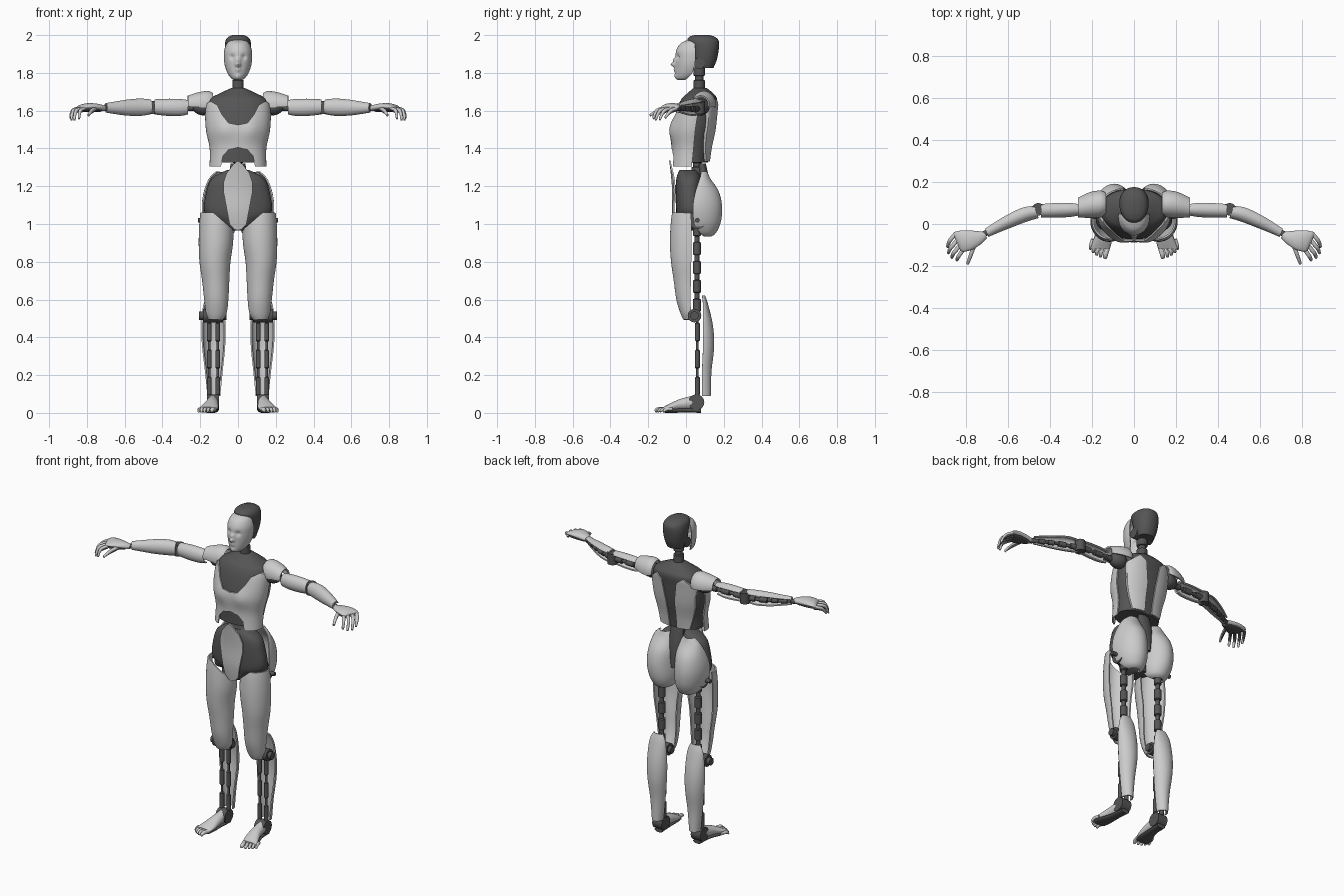
import bpy, bmesh
from math import radians, cos, sin, copysign, exp
from mathutils import Vector as V

DARK = bpy.data.materials.new("dark_grey")
DARK.diffuse_color = (0.09, 0.09, 0.09, 1)
cutters = []


def add(name, bm, mat=None):
    me = bpy.data.meshes.new(name)
    bmesh.ops.recalc_face_normals(bm, faces=bm.faces)
    bm.to_mesh(me)
    bm.free()
    ob = bpy.data.objects.new(name, me)
    bpy.context.collection.objects.link(ob)
    if mat:
        me.materials.append(mat)
    return ob


def spline(pts, steps):
    """Catmull-Rom through tuples of any length."""
    out = []
    for i in range(len(pts) - 1):
        quad = [pts[max(0, min(len(pts) - 1, i + k))] for k in (-1, 0, 1, 2)]
        for s in range(steps):
            t = s / steps
            out.append(tuple(.5 * (2*b + (c-a)*t + (2*a-5*b+4*c-d)*t*t + (3*b-a-3*c+d)*t**3)
                             for a, b, c, d in zip(*quad)))
    return out + [tuple(pts[-1])]


def loft(name, rings, arc=None, mat=None, u=(1, 0, 0), v=(0, 1, 0), n=32, steps=5, power=2,
         thick=.008, clip=None, mirror=False, bumps=()):
    """Rings (x, y, z, ru, rv) skinned: a closed solid, or a thick shell over an angle range."""
    bm, u, v, rows = bmesh.new(), V(u), V(v), []
    a0, a1 = arc or (0, 360)
    f = lambda q: copysign(abs(q) ** (2 / power), q)
    for x, y, z, ru, rv in spline(rings, steps):
        ang = [radians(a0 + (a1 - a0) * k / n) for k in range(n + (1 if arc else 0))]
        rows.append([bm.verts.new(V((x, y, z)) + u*ru*f(cos(t)) + v*rv*f(sin(t))) for t in ang])
    for r, q in zip(rows, rows[1:]):
        for k in range(n):
            j = (k + 1) % len(r)
            bm.faces.new((r[k], r[j], q[j], q[k]))
    if not arc:
        bm.faces.new(rows[0])
        bm.faces.new(rows[-1])
    for c, rad, vec in bumps:
        for p in bm.verts:
            p.co += V(vec) * exp(-((p.co - V(c)).length / rad) ** 2)
    ob = add(name, bm, mat)
    if arc:
        m = ob.modifiers.new("thickness", 'SOLIDIFY')
        m.thickness, m.offset = thick, 0
    if clip:
        m = ob.modifiers.new("outline", 'BOOLEAN')
        m.operation, m.solver, m.object = 'INTERSECT', 'EXACT', prism(name, clip)
    if mirror:
        ob.modifiers.new("mirror", 'MIRROR')
    return ob


def prism(name, pts):
    """Front-view outline (x, z) extruded along y, used as a cutter."""
    bm = bmesh.new()
    a = [bm.verts.new((x, -1, z)) for x, z in pts]
    b = [bm.verts.new((x, 1, z)) for x, z in pts]
    bm.faces.new(a)
    bm.faces.new(b)
    for i in range(len(a)):
        j = (i + 1) % len(a)
        bm.faces.new((a[i], a[j], b[j], b[i]))
    ob = add(name + "_cutter", bm)
    ob.hide_render = True
    cutters.append(ob)
    return ob


def pipe(name, pts, radii, mat=DARK, mirror=True, n=16, steps=1):
    d = (V(pts[-1]) - V(pts[0])).normalized()
    u = d.orthogonal().normalized()
    return loft(name, [(*p, r, r) for p, r in zip(pts, radii)], None, mat, u, d.cross(u), n, steps,
                mirror=mirror)


def banded(name, p0, p1, r, R, count, mirror=True):
    """Rod with thicker sleeves along it."""
    p0, p1, pts, rad = V(p0), V(p1), [p0], [r]
    for i in range(count):
        for t, q in ((.15, r), (.19, R), (.81, R), (.85, r)):
            pts.append(p0.lerp(p1, (i + t) / count))
            rad.append(q)
    return pipe(name, [tuple(p) for p in pts + [p1]], rad + [r], mirror=mirror)


def sym(half):
    """Mirror a half outline running from top centre to bottom centre."""
    return half + [(-x, z) for x, z in reversed(half) if x > 0]


# Head: face mask, skull cap, ear joints, neck
loft("face_mask", [(0, .035, 1.975, .03, .015), (0, .035, 1.955, .055, .06), (0, .035, 1.92, .07, .083),
                   (0, .035, 1.88, .072, .088), (0, .03, 1.84, .067, .083), (0, .02, 1.80, .053, .073),
                   (0, 0, 1.775, .035, .05), (0, -.01, 1.765, .02, .03)],
     (170, 370), n=56, steps=7, thick=.006, bumps=[
         ((0, -.055, 1.845), .012, (0, -.026, 0)), ((0, -.052, 1.868), .012, (0, -.012, 0)),
         ((.028, -.042, 1.884), .014, (0, .012, 0)), ((-.028, -.042, 1.884), .014, (0, .012, 0)),
         ((0, -.055, 1.817), .013, (0, -.009, 0)), ((0, -.045, 1.783), .014, (0, -.008, 0))])
loft("skull_cap", [(0, .10, 1.825, .05, .045), (0, .10, 1.87, .063, .063), (0, .10, 1.93, .07, .074),
                   (0, .09, 1.97, .066, .083), (0, .085, 1.99, .052, .068), (0, .085, 2.0, .03, .04)],
     mat=DARK, power=2.2)
pipe("ear_joint", [(.02, .07, 1.85), (.062, .07, 1.85)], [.03, .03])
banded("neck", (0, .07, 1.64), (0, .07, 1.84), .022, .03, 3, False)

# Torso: dark core with light chest and back plates
core = [(0, .075, 1.72, .035, .035), (0, .075, 1.69, .10, .07), (0, .07, 1.66, .15, .095),
        (0, .055, 1.6, .163, .105), (0, .038, 1.5, .16, .110), (0, .03, 1.4, .14, .097),
        (0, .025, 1.325, .135, .09)]
loft("torso_core", core, mat=DARK, power=2.3, n=48)
plate = [(x, y, z, a + .006, b + .006) for x, y, z, a, b in core[1:-1]] + [(0, .02, 1.3, .147, .1)]
loft("chest_plate", plate, (176, 364), n=48, power=2.3,
     bumps=[((s*.07, -.07, 1.5), .05, (0, -.012, 0)) for s in (1, -1)],
     clip=sym([(0, 1.525), (.05, 1.535), (.085, 1.58), (.11, 1.63), (.145, 1.65), (.2, 1.62), (.2, 1.305),
               (.09, 1.305), (.08, 1.36), (.05, 1.393), (0, 1.405)]))
loft("back_plate", plate, (5, 90), power=2.3, mirror=True,
     clip=[(.025, 1.33), (.10, 1.33), (.14, 1.48), (.152, 1.61), (.09, 1.66), (.05, 1.63), (.03, 1.5)])
banded("waist_spine", (0, .06, 1.18), (0, .06, 1.38), .022, .032, 3, False)

# Pelvis: dark hips, light belly plate, buttocks, sacrum
loft("pelvis_core", [(0, .01, 1.285, .06, .045), (0, .015, 1.245, .135, .065), (0, .015, 1.18, .165, .07),
                     (0, .02, 1.065, .178, .072), (0, .03, 1.01, .11, .07), (0, .03, .965, .035, .06)],
     mat=DARK, power=2.4, n=40)
loft("belly_plate", [(0, 0, 1.35, .11, .087), (0, 0, 1.27, .12, .077), (0, .01, 1.18, .14, .08),
                     (0, .01, 1.06, .14, .08), (0, .02, .95, .12, .075)], (190, 350), power=2.3,
     clip=sym([(0, 1.335), (.025, 1.315), (.06, 1.27), (.077, 1.22), (.077, 1.17), (.06, 1.08),
               (.045, 1.0), (.02, .972), (0, .966)]))
loft("buttock", [(.085, .085, 1.275, .03, .025), (.088, .08, 1.24, .062, .045), (.092, .065, 1.17, .085, .105),
                 (.095, .055, 1.09, .093, .132), (.09, .06, 1.01, .086, .12), (.085, .085, .955, .06, .07),
                 (.085, .1, .937, .03, .03)], (-8, 188), mirror=True)
loft("sacrum", [(0, .085, 1.32, .04, .02), (0, .10, 1.2, .045, .03), (0, .11, 1.08, .015, .03)], mat=DARK)
pipe("hip_joint", [(.05, .06, 1.02), (.10, .06, 1.02), (.10, .06, 1.02), (.17, .06, 1.02), (.17, .06, 1.02),
                   (.212, .06, 1.02)], [.03, .03, .048, .048, .012, .012])

# Legs: front thigh shell, rear calf shell, rods and knee
loft("thigh_shell", [(.113, .015, 1.08, .08, .082), (.115, .015, 1.0, .086, .092), (.117, .015, .9, .087, .096),
                     (.122, .015, .8, .078, .09), (.118, .015, .7, .068, .076), (.115, .015, .6, .06, .062),
                     (.115, .02, .53, .051, .046), (.118, .022, .495, .035, .032)], (172, 368), mirror=True,
     clip=[(.3, 1.05), (.19, 1.06), (.13, 1.06), (.02, .965), (0, .94), (0, .48), (.3, .48)])
loft("calf_shell", [(.128, .085, .62, .028, .012), (.13, .09, .57, .05, .024), (.13, .09, .46, .06, .049),
                    (.129, .09, .35, .057, .055), (.128, .085, .22, .043, .046), (.128, .085, .09, .03, .042)],
     (0, 180), mirror=True)
banded("thigh_rod", (.125, .058, .52), (.125, .058, 1.02), .013, .021, 5)
for x in (.107, .152):
    banded("shin_rod", (x, .06, .07), (x, .06, .5), .007, .013, 3)
pipe("knee_joint", [(.062, .045, .515), (.08, .045, .515), (.08, .045, .515), (.185, .045, .515),
                    (.185, .045, .515), (.207, .045, .515)], [.022, .022, .036, .036, .022, .022])

# Feet: ankle wheel, instep, sole, toes
pipe("ankle_joint", [(.1, .055, .056), (.165, .055, .056)], [.042, .042])
loft("foot", [(.135, .035, .055, .03, .036), (.14, -.03, .044, .036, .03), (.15, -.08, .03, .045, .022),
              (.162, -.118, .02, .047, .012)], v=(0, 0, 1), mirror=True)
loft("sole", [(.132, .08, .012, .028, .012), (.137, .0, .014, .03, .012), (.15, -.07, .012, .042, .012),
              (.16, -.12, .01, .045, .009)], v=(0, 0, 1), mat=DARK, mirror=True)
for i, (x, y) in enumerate([(.138, -.165), (.16, -.159), (.178, -.15), (.194, -.138), (.208, -.122)]):
    r = .012 if i == 0 else .009
    pipe("toe", [(x - .012, y + .05, .02), (x - .003, y + .02, .02), (x, y + .003, r), (x, y, r)],
         [r, r, r*.8, r*.3], None, steps=3, n=12)

# Arms: shoulder pad, half-open sleeves, rods, elbow
Y, Z = (0, 1, 0), (0, 0, 1)
loft("shoulder_pad", [(.135, .095, 1.635, .05, .055), (.16, .095, 1.63, .06, .07), (.21, .09, 1.63, .057, .063),
                      (.265, .078, 1.63, .043, .046)], (-10, 190), u=Y, v=Z, mirror=True)
pipe("shoulder_joint", [(.14, .08, 1.62), (.17, .08, 1.62), (.21, .078, 1.62), (.24, .075, 1.62)],
     [.03, .045, .04, .018], steps=4)
loft("upper_arm_shell", [(.265, .07, 1.618, .026, .034), (.31, .07, 1.617, .033, .041),
                         (.38, .068, 1.618, .034, .041), (.442, .066, 1.62, .031, .036)],
     (35, 275), u=Y, v=Z, mirror=True)
banded("upper_arm_rod", (.2, .078, 1.615), (.455, .07, 1.615), .01, .017, 3)
pipe("elbow_joint", [(.455, .07, 1.582), (.455, .07, 1.65)], [.03, .03])
side = V((.35, .93, 0)).normalized()
loft("forearm_shell", [(.465, .06, 1.62, .03, .036), (.52, .048, 1.618, .034, .042), (.59, .018, 1.616, .031, .038),
                       (.65, -.012, 1.615, .025, .029), (.70, -.04, 1.615, .019, .021)],
     (35, 275), u=side, v=Z, mirror=True)
banded("forearm_rod", (.455, .068, 1.61), (.59, .02, 1.61), .01, .016, 2)
banded("wrist_rod", (.59, .02, 1.61), (.735, -.06, 1.612), .009, .014, 3)

# Hands: palm and jointed fingers curving down
palm = V((.4, .92, 0)).normalized()
loft("palm", [(.705, -.052, 1.612, .016, .014), (.74, -.064, 1.618, .034, .018), (.79, -.076, 1.622, .05, .018),
              (.828, -.084, 1.618, .052, .014), (.842, -.088, 1.612, .046, .008)], u=palm, v=Z, mirror=True)
loft("palm_pad", [(.73, -.06, 1.602, .02, .008), (.78, -.074, 1.604, .04, .01), (.825, -.084, 1.602, .042, .008)],
     u=palm, v=Z, mat=DARK, mirror=True)
fingers = [((.755, -.09), (.775, -.145), (.79, -.187), 1.572), ((.812, -.122), (.835, -.155), (.842, -.172), 1.556),
           ((.825, -.10), (.857, -.138), (.866, -.160), 1.55), ((.838, -.075), (.872, -.115), (.882, -.138), 1.55),
           ((.848, -.048), (.876, -.08), (.887, -.108), 1.56)]
for a, b, c, z in fingers:
    pipe("finger", [(*a, 1.612), (*b, 1.6), (*c, z + .006), (*c, z)], [.0105, .0095, .007, .003], None, steps=4, n=12)
    pipe("finger_joint", [(*a, 1.602), (*b, 1.592), (*c, z + .004)], [.006, .007, .004], steps=3, n=10)

# Apply modifiers, drop cutters, shade
bpy.ops.object.select_all(action='DESELECT')
parts = [o for o in bpy.context.scene.objects if o not in cutters]
for o in parts:
    o.select_set(True)
bpy.context.view_layer.objects.active = parts[0]
bpy.ops.object.convert(target='MESH')
bpy.ops.object.shade_smooth_by_angle(angle=radians(40))
for c in cutters:
    bpy.data.objects.remove(c)
